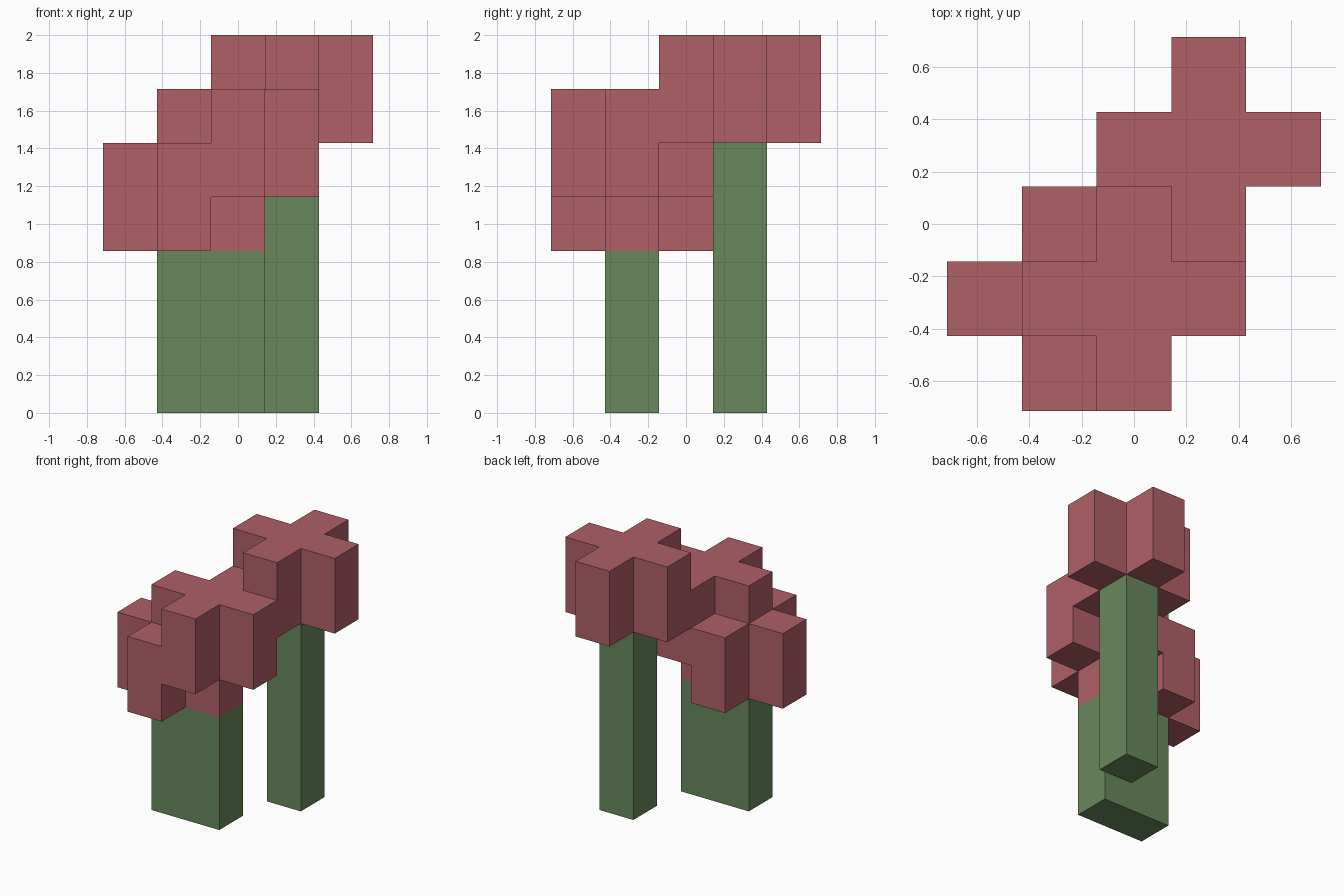
import bpy
import bmesh

cube = bpy.data.objects.get("Cube")
if cube:
    bpy.data.objects.remove(cube, do_unlink=True)

U = 2 / 7  # size of one block


def make_material(name, rgb):
    mat = bpy.data.materials.new(name)
    mat.use_nodes = True
    color = (*rgb, 1)
    mat.diffuse_color = color
    bsdf = next(n for n in mat.node_tree.nodes if n.type == 'BSDF_PRINCIPLED')
    bsdf.inputs["Base Color"].default_value = color
    return mat


petal_red = make_material("petal red", (0.43, 0.115, 0.137))
stem_green = make_material("stem green", (0.14, 0.245, 0.108))


def extrude_outline(name, outline, bottom, top, mat):
    """Prism from an outline, with all sizes counted in blocks."""
    bm = bmesh.new()
    base = bm.faces.new([bm.verts.new((x * U, y * U, bottom * U)) for x, y in outline])
    result = bmesh.ops.extrude_face_region(bm, geom=[base], use_keep_orig=True)
    verts = [g for g in result["geom"] if isinstance(g, bmesh.types.BMVert)]
    bmesh.ops.translate(bm, verts=verts, vec=(0, 0, (top - bottom) * U))
    bmesh.ops.recalc_face_normals(bm, faces=bm.faces)
    mesh = bpy.data.meshes.new(name)
    bm.to_mesh(mesh)
    bm.free()
    mesh.materials.append(mat)
    obj = bpy.data.objects.new(name, mesh)
    bpy.context.collection.objects.link(obj)
    return obj


def flower(name, cx, cy, bottom):
    """Plus-shaped blossom, two blocks tall: one quarter turned four times."""
    outline = []
    x, y = 0.5, 0.5
    corners = [(1.5, -0.5), (1.5, 0.5), (0.5, 0.5)]
    for _ in range(4):
        outline += [(cx + x, cy + y) for x, y in corners]
        corners = [(-y, x) for x, y in corners]
    extrude_outline(name, outline, bottom, bottom + 2, petal_red)


def stem(name, x0, x1, cy, top):
    y0, y1 = cy - 0.5, cy + 0.5
    extrude_outline(name, [(x0, y0), (x1, y0), (x1, y1), (x0, y1)], 0, top, stem_green)


# Blossoms, tallest at the back
flower("tall_flower", 1, 1, 5)
flower("middle_flower", 0, -1, 4)
flower("low_flower", -1, -1, 3)

# Stems: one single, one shared by the two front blossoms
stem("tall_stem", 0.5, 1.5, 1, 5)
stem("front_stems", -1.5, 0.5, -1, 3)
